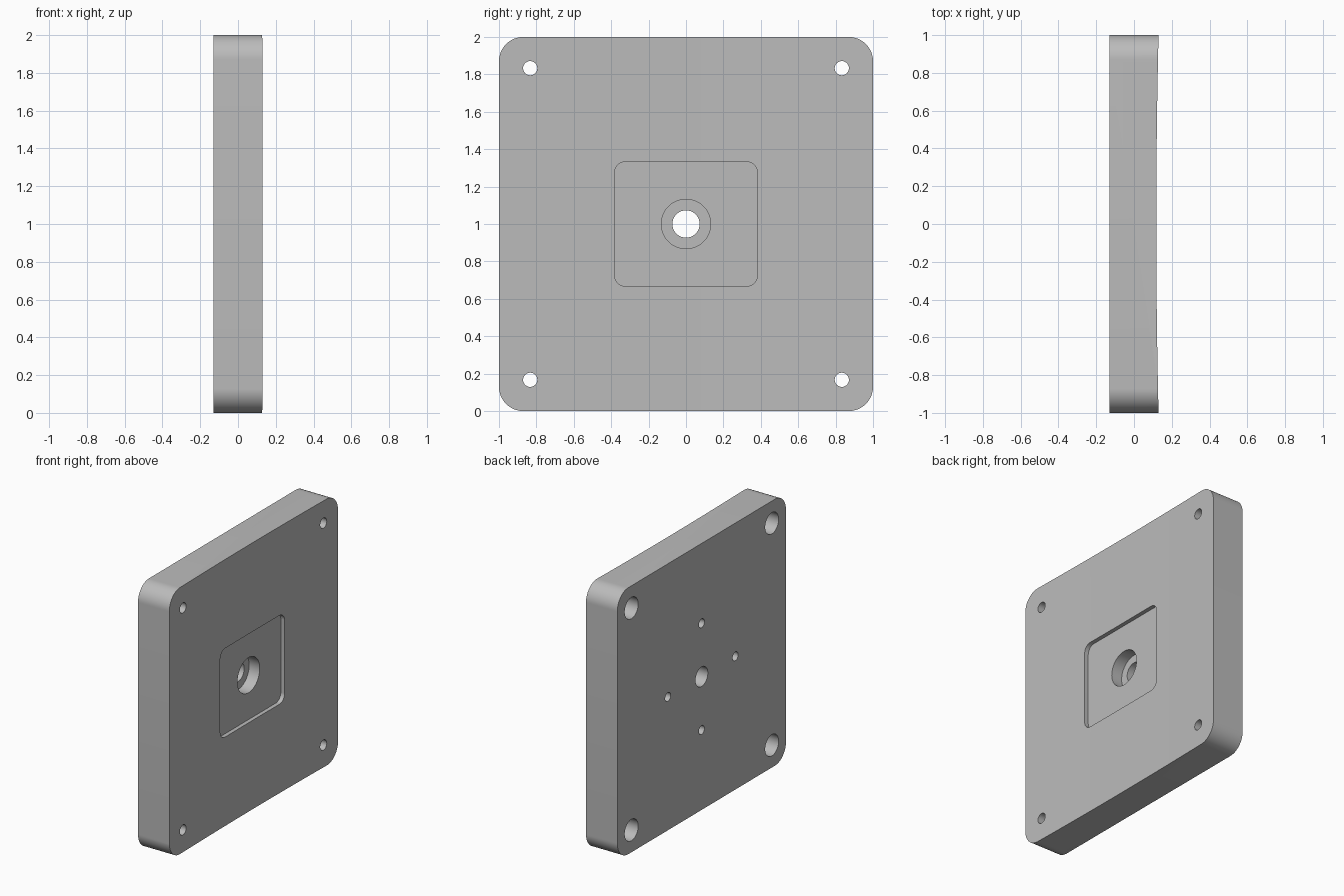
import bpy, bmesh
from math import cos, sin, pi, radians, sqrt

cube = bpy.data.objects.get("Cube")
if cube:
    bpy.data.objects.remove(cube, do_unlink=True)

HALF_T = 0.13      # half thickness
SAG = 0.012        # depth of the hollow in the +x face
MID = 1.0          # height of the plate centre

grey = bpy.data.materials.new("plain grey")
grey.use_nodes = True
COLOR = (0.5, 0.5, 0.5, 1)
grey.diffuse_color = COLOR
grey.node_tree.nodes["Principled BSDF"].inputs["Base Color"].default_value = COLOR


def rounded_rect(hy, hz, r, n=16):
    """Outline in the y-z plane around the plate centre."""
    pts = []
    for q, (sy, sz) in enumerate([(1, 1), (-1, 1), (-1, -1), (1, -1)]):
        for i in range(n + 1):
            a = (q + i / n) * pi / 2
            pts.append((sy * (hy - r) + r * cos(a), MID + sz * (hz - r) + r * sin(a)))
    return pts


def circle(y, z, r, n=48):
    return [(y + r * cos(2 * pi * i / n), z + r * sin(2 * pi * i / n)) for i in range(n)]


def extrude(bm, ring, offset):
    """Cap the ring and extrude it into a closed solid."""
    face = bm.faces.new([bm.verts.new(p) for p in ring])
    moved = bmesh.ops.extrude_face_region(bm, geom=[face])["geom"]
    verts = [v for v in moved if isinstance(v, bmesh.types.BMVert)]
    bmesh.ops.translate(bm, verts=verts, vec=offset)
    bmesh.ops.recalc_face_normals(bm, faces=bm.faces)


def solid(name, ring, offset):
    bm = bmesh.new()
    extrude(bm, ring, offset)
    mesh = bpy.data.meshes.new(name)
    bm.to_mesh(mesh)
    bm.free()
    mesh.materials.append(grey)
    obj = bpy.data.objects.new(name, mesh)
    bpy.context.collection.objects.link(obj)
    return obj


def along_x(name, outline, x0, x1):
    return solid(name, [(x0, y, z) for y, z in outline], (x1 - x0, 0, 0))


# plate body
plate = along_x("mounting_plate", rounded_rect(1, 1, 0.13), -HALF_T, HALF_T)

# shallow cylindrical hollow across the +x face
R = (1 + SAG ** 2) / (2 * SAG)
arc = []
for i in range(33):
    y = -1.02 + 2.04 * i / 32
    arc.append((HALF_T - SAG + R - sqrt(R * R - y * y), y, -0.1))
cutters = [solid("hollow_cutter", arc + [(0.3, 1.02, -0.1), (0.3, -1.02, -0.1)], (0, 0, 2.2))]

# central pocket, counterbore and through hole
cutters += [
    along_x("pocket_cutter", rounded_rect(0.382, 0.333, 0.06, 10), 0.088, 0.3),
    along_x("centre_counterbore_cutter", circle(0, MID, 0.132), 0.0, 0.31),
    along_x("centre_hole_cutter", circle(0, MID, 0.073), -0.3, 0.32),
]

# corner bolt holes, counterbored from the back
for sy in (-1, 1):
    for sz in (-1, 1):
        y, z = sy * 0.833, MID + sz * 0.833
        cutters.append(along_x("corner_hole_cutter", circle(y, z, 0.038, 32), -0.3, 0.3))
        cutters.append(along_x("corner_counterbore_cutter", circle(y, z, 0.08), -0.31, 0.0))

# four blind holes around the centre of the back
for y, z in ((0.4, 0), (-0.4, 0), (0, 0.4), (0, -0.4)):
    cutters.append(along_x("blind_hole_cutter", circle(y, MID + z, 0.033, 32), -0.3, 0.0))

for cutter in cutters:
    mod = plate.modifiers.new(cutter.name, "BOOLEAN")
    mod.operation = "DIFFERENCE"
    mod.solver = "EXACT"
    mod.object = cutter

# apply the cuts, then discard the cutters
bpy.context.view_layer.update()
cut_mesh = bpy.data.meshes.new_from_object(
    plate.evaluated_get(bpy.context.evaluated_depsgraph_get()))
plate.modifiers.clear()
plate.data = cut_mesh
for cutter in cutters:
    bpy.data.objects.remove(cutter, do_unlink=True)

bpy.ops.object.select_all(action="DESELECT")
plate.select_set(True)
bpy.context.view_layer.objects.active = plate
bpy.ops.object.shade_smooth_by_angle(angle=radians(30))
